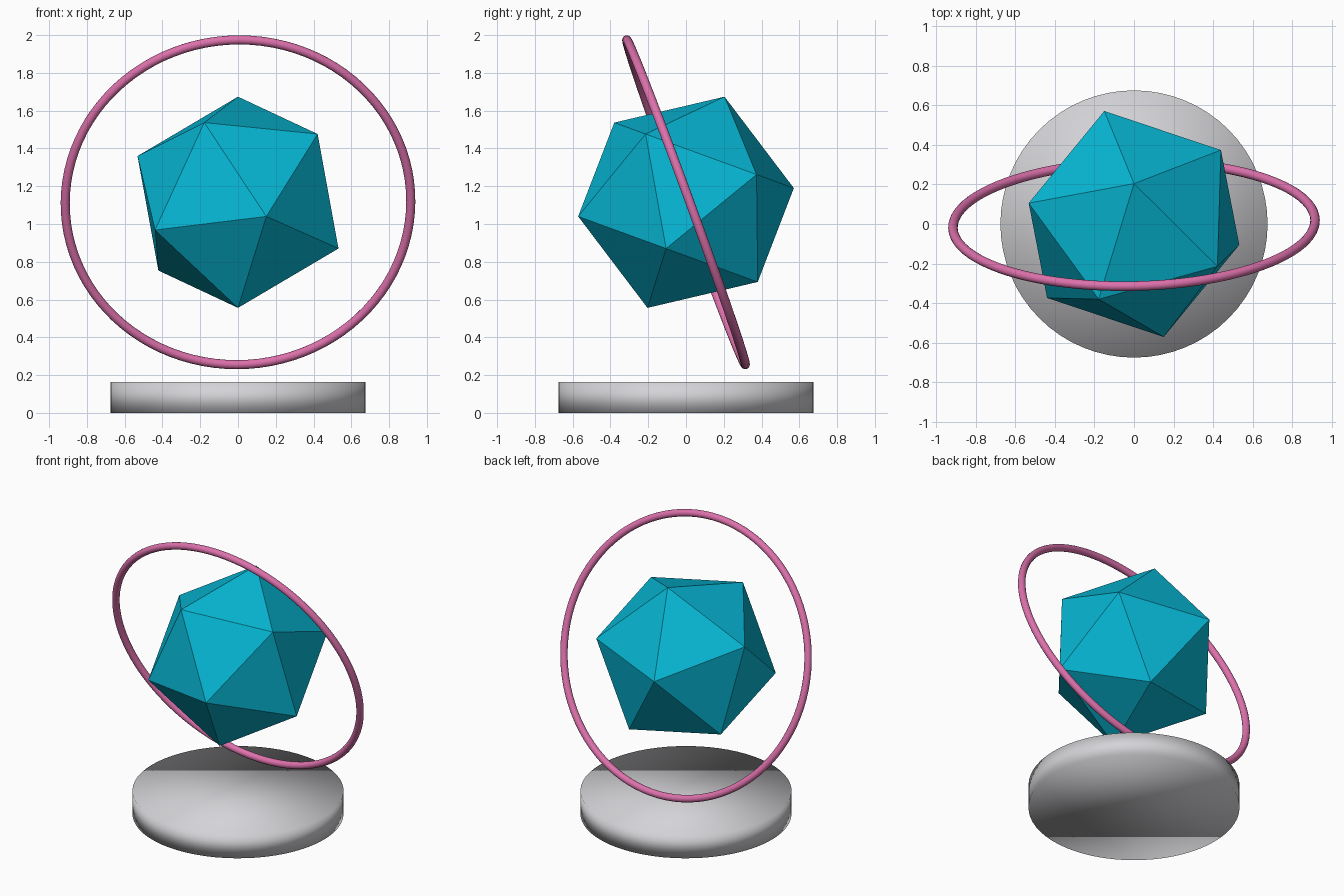
import bpy
import bmesh
from mathutils import Matrix, Vector

cube = bpy.data.objects.get("Cube")
if cube:
    bpy.data.objects.remove(cube, do_unlink=True)

CENTRE = Vector((0, 0, 1.115))
TILT = 0.35


def make_material(name, rgb):
    mat = bpy.data.materials.new(name)
    mat.use_nodes = True
    colour = (*rgb, 1)
    mat.diffuse_color = colour
    bsdf = next(n for n in mat.node_tree.nodes if n.type == 'BSDF_PRINCIPLED')
    bsdf.inputs["Base Color"].default_value = colour
    return mat


def finish(obj, name, mat, smooth):
    obj.name = obj.data.name = name
    obj.data.materials.append(mat)
    for poly in obj.data.polygons:
        poly.use_smooth = smooth


cyan = make_material("cyan", (0.002, 0.468, 0.658))
pink = make_material("pink", (0.72, 0.165, 0.41))
grey = make_material("light grey", (0.658, 0.658, 0.686))

# Round pedestal, softly shaded across its rim
HEIGHT = 0.163
bpy.ops.mesh.primitive_cylinder_add(vertices=64, radius=0.675, depth=HEIGHT,
                                    location=(0, 0, HEIGHT / 2))
finish(bpy.context.object, "pedestal", grey, True)

# Faceted gem: a twisted icosahedron, leaned backwards
bm = bmesh.new()
bmesh.ops.create_icosphere(bm, subdivisions=1, radius=0.595)
lean = Matrix.Rotation(-TILT, 4, 'X') @ Matrix.Rotation(0.6, 4, 'Z')
bm.transform(Matrix.Translation(CENTRE) @ lean)
mesh = bpy.data.meshes.new("gem")
bm.to_mesh(mesh)
bm.free()
gem = bpy.data.objects.new("gem", mesh)
bpy.context.collection.objects.link(gem)
finish(gem, "gem", cyan, False)

# Thin hoop around the gem, leaning forwards with a slight turn
bpy.ops.mesh.primitive_torus_add(major_segments=96, minor_segments=16,
                                 major_radius=0.915, minor_radius=0.024,
                                 location=CENTRE)
hoop = bpy.context.object
axis = Vector((-0.021, 0.94, 0.343))
hoop.rotation_euler = axis.to_track_quat('Z', 'Y').to_euler()
finish(hoop, "hoop", pink, True)
